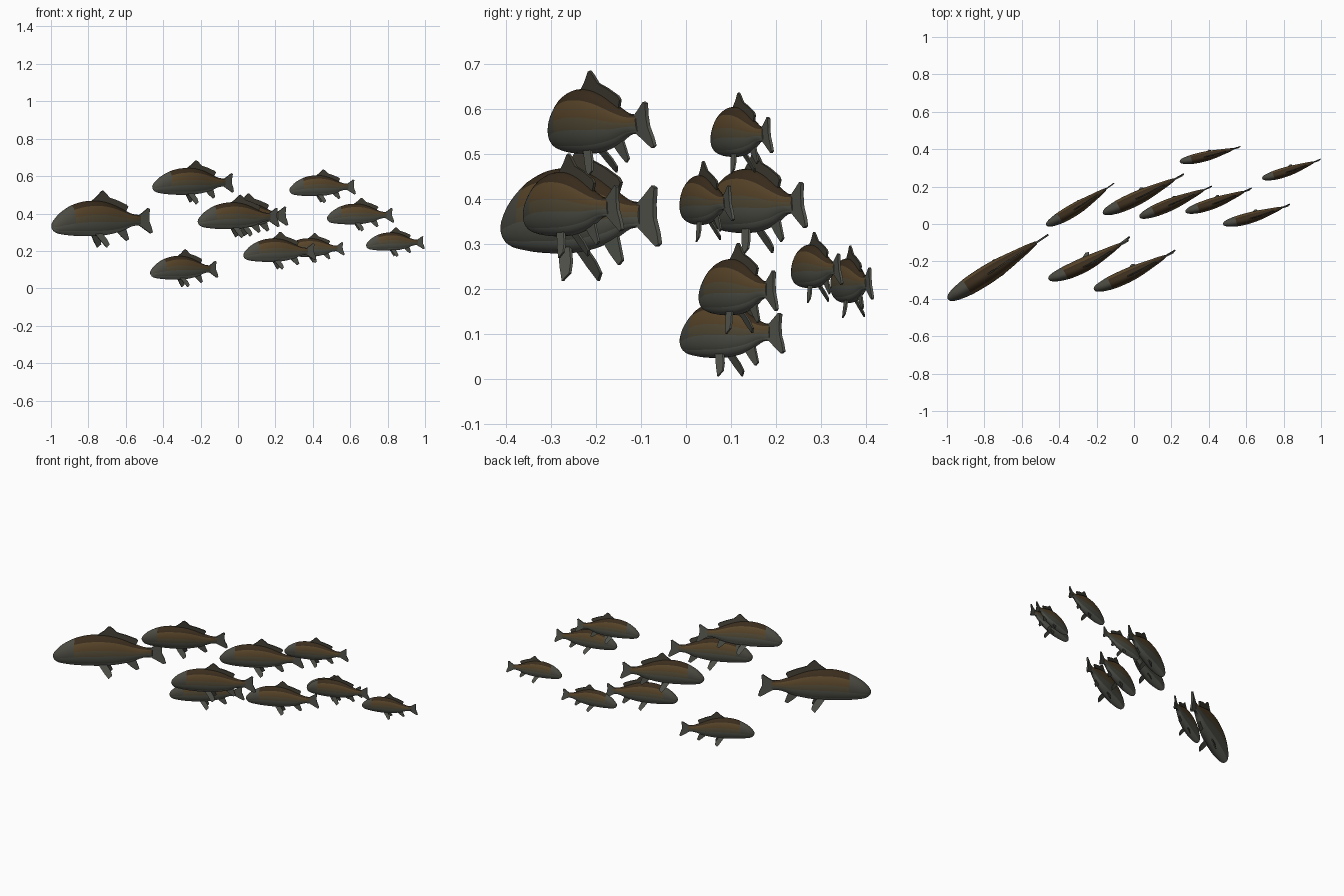
import bpy, bmesh, math
from mathutils import Matrix, Vector

if "Cube" in bpy.data.objects:
    bpy.data.objects.remove(bpy.data.objects["Cube"])

def mat(name, rgb):
    m = bpy.data.materials.new(name)
    m.diffuse_color = (*rgb, 1)
    m.use_nodes = True
    m.node_tree.nodes["Principled BSDF"].inputs["Base Color"].default_value = m.diffuse_color
    return m

BACK = mat("dark_brown_back", (.042, .026, .012))
BROWN = mat("brown_flank", (.108, .065, .025))
OLIVE = mat("olive_flank", (.100, .080, .043))
GREY = mat("grey_side", (.102, .105, .082))
PALE = mat("pale_grey_belly", (.170, .180, .150))
HEAD = mat("dark_grey_head", (.075, .073, .057))
FIN = mat("grey_fin", (.092, .096, .078))
DORSAL = mat("dark_dorsal", (.060, .054, .038))

# Body stations for a fish of length 1: along, top, bottom, half width
STATIONS = [(0, -.045, -.065, .009), (.012, -.02, -.09, .025), (.04, .012, -.112, .041),
            (.09, .058, -.125, .056), (.19, .115, -.136, .073), (.30, .147, -.141, .079),
            (.40, .155, -.141, .079), (.50, .149, -.136, .073), (.60, .124, -.121, .061),
            (.70, .083, -.095, .046), (.80, .045, -.058, .031), (.88, .036, -.050, .013)]

def spline(pts, steps):
    """Catmull-Rom sampling of the stations"""
    p = [Vector(q) for q in pts]
    p = [p[0] * 2 - p[1]] + p + [p[-1] * 2 - p[-2]]
    out = []
    for i in range(1, len(p) - 2):
        a, b, c, d = p[i - 1:i + 3]
        for k in range(steps):
            t = k / steps
            out.append(.5 * (2 * b + (c - a) * t + (2 * a - 5 * b + 4 * c - d) * t ** 2
                             + (3 * b - a - 3 * c + d) * t ** 3))
    return out + [p[-2]]

def finish(bm, name, mats):
    bmesh.ops.recalc_face_normals(bm, faces=bm.faces)
    me = bpy.data.meshes.new(name)
    bm.to_mesh(me)
    bm.free()
    for m in mats:
        me.materials.append(m)
    return me

def make_body():
    bm = bmesh.new()
    n = 32
    rings = []
    for s, top, bot, w in spline(STATIONS, 3):
        mid, h = (top + bot) / 2, (top - bot) / 2
        rings.append([bm.verts.new((s, w * math.sin(2 * math.pi * k / n),
                                    mid + h * math.cos(2 * math.pi * k / n))) for k in range(n)])
    for a, b in zip(rings, rings[1:]):
        for k in range(n):
            f = bm.faces.new((a[k], a[(k + 1) % n], b[(k + 1) % n], b[k]))
            f.smooth = True
            s = f.calc_center_median().x
            v = math.cos(2 * math.pi * (k + .5) / n)   # 1 on the back, -1 on the belly
            if v < -.2:
                f.material_index = 4 if v < -.7 else 3
            elif s < .18:
                f.material_index = 5
            else:
                f.material_index = 0 if v > .65 else 1 if v > .15 else 2
    for r in (rings[0], rings[-1]):
        bm.faces.new(r).material_index = 5
    return finish(bm, "body", [BACK, BROWN, OLIVE, GREY, PALE, HEAD])

def add_fin(bm, outline, thick, root=0, splay=0, z0=0):
    """Thin plate in the side plane, leaning sideways by splay below z0"""
    def side(d):
        return [bm.verts.new((s, root + splay * (z0 - z) + d, z)) for s, z in outline]
    a, b = side(thick), side(-thick)
    bm.faces.new(a)
    bm.faces.new(b[::-1])
    for i in range(len(a)):
        j = (i + 1) % len(a)
        bm.faces.new((a[i], b[i], b[j], a[j]))

def make_fin(name, outline, thick, material):
    bm = bmesh.new()
    add_fin(bm, outline, thick)
    return finish(bm, name, [material])

def make_pelvic():
    bm = bmesh.new()
    shape = [(.40, -.115), (.475, -.115), (.515, -.17), (.527, -.21), (.495, -.237), (.455, -.19)]
    for sgn in (1, -1):
        add_fin(bm, shape, .005, sgn * .03, sgn * .36, -.115)
    return finish(bm, "pelvic_fins", [FIN])

PARTS = [
    make_body(),
    make_fin("dorsal_fin", [(.37, .13), (.40, .158), (.45, .195), (.49, .236), (.505, .240),
                            (.53, .222), (.57, .182), (.65, .158), (.74, .122), (.755, .105),
                            (.73, .06), (.55, .12)], .006, DORSAL),
    make_fin("tail_fin", [(.82, .038), (.87, .036), (.91, .062), (.955, .094), (.972, .086),
                          (.965, .03), (.968, -.02), (.99, -.07), (1, -.108), (.98, -.118),
                          (.92, -.082), (.87, -.052), (.82, -.052)], .008, FIN),
    make_fin("anal_fin", [(.64, -.10), (.73, -.07), (.745, -.11), (.765, -.165), (.74, -.182),
                          (.69, -.145)], .005, FIN),
    make_pelvic(),
]

# The shoal: nose x, nose y, tail x, tail y, middle height, sideways bow, roll
SHOAL = [(-.995, -.402, -.458, -.057, .369, .004, 0),
         (-.455, -.299, -.020, -.075, .570, .028, .14),
         (-.468, -.007, -.107, .218, .107, .018, 0),
         (-.213, -.353, .222, -.143, .385, .015, .06),
         (-.165, .056, .268, .266, .392, .010, .04),
         (.030, .037, .418, .202, .201, .005, .02),
         (.276, .064, .630, .190, .546, .014, .06),
         (.245, .332, .570, .413, .216, .013, .05),
         (.477, -.003, .835, .103, .395, .016, .07),
         (.686, .242, .998, .345, .248, .015, .06)]

for i, (x0, y0, x1, y1, z, bow, roll) in enumerate(SHOAL, 1):
    dx, dy = x1 - x0, y1 - y0
    m = (Matrix.Translation((x0, y0, z)) @ Matrix.Rotation(math.atan2(dy, dx), 4, 'Z')
         @ Matrix.Rotation(roll, 4, 'X') @ Matrix.Scale(math.hypot(dx, dy), 4))
    for part in PARTS:
        me = part.copy()
        for v in me.vertices:   # swimming curve
            v.co.y -= 4 * bow * v.co.x * (1 - v.co.x)
        ob = bpy.data.objects.new(f"fish_{i}_{part.name}", me)
        ob.matrix_world = m
        bpy.context.collection.objects.link(ob)
